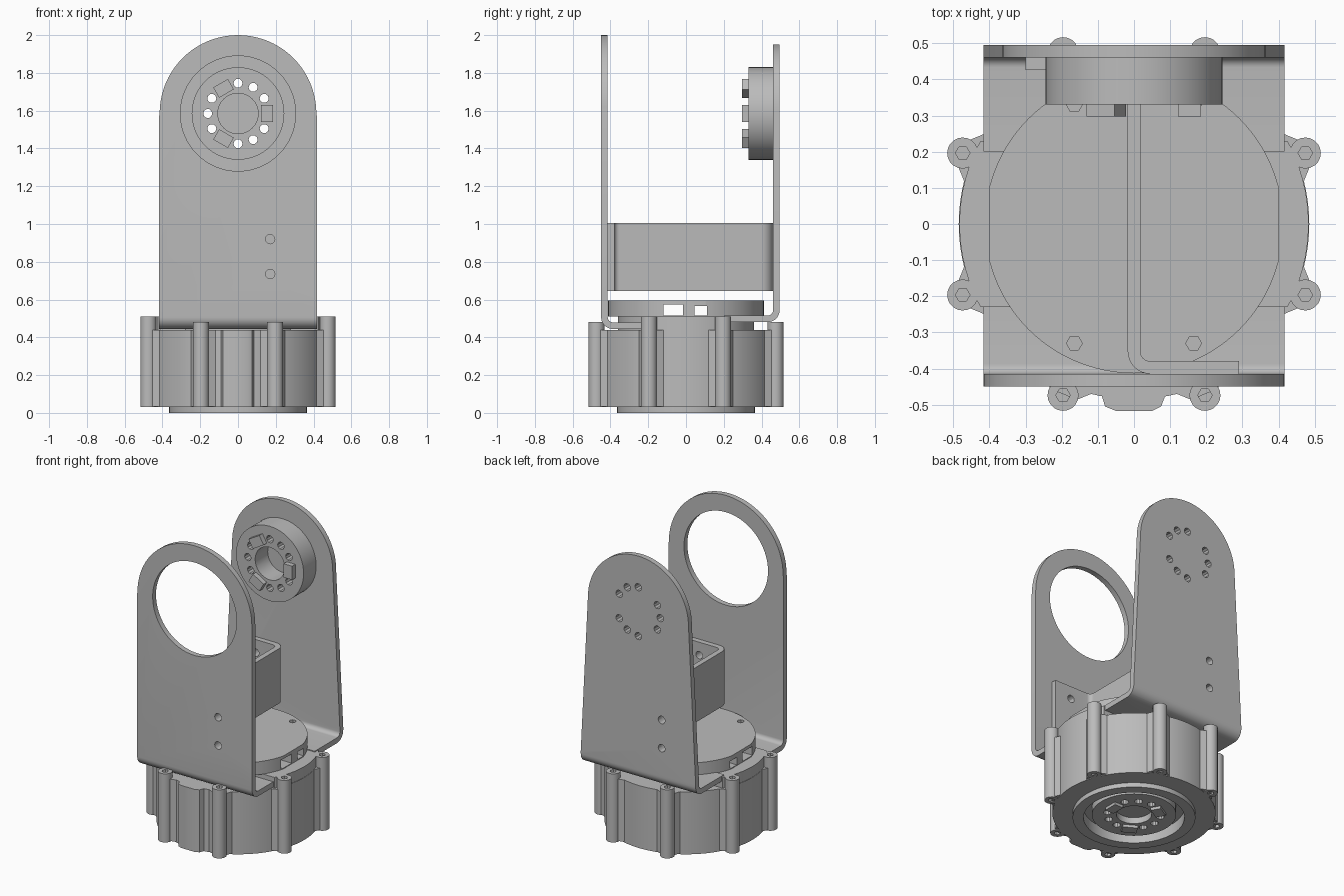
import bpy, bmesh, math
from mathutils import Vector

cube = bpy.data.objects.get("Cube")
if cube:
    bpy.data.objects.remove(cube)

grey = bpy.data.materials.new("plain_grey")
grey.use_nodes = True
grey.diffuse_color = (0.5, 0.5, 0.5, 1)
grey.node_tree.nodes["Principled BSDF"].inputs["Base Color"].default_value = grey.diffuse_color

AXES = {"x": lambda u, v, w: (w, u, v),
        "y": lambda u, v, w: (u, w, v),
        "z": lambda u, v, w: (u, v, w)}


def circle(cx, cy, r, n=64):
    return [(cx + r * math.cos(math.tau * i / n), cy + r * math.sin(math.tau * i / n)) for i in range(n)]


def rect(x0, x1, y0, y1):
    return [(x0, y0), (x1, y0), (x1, y1), (x0, y1)]


def solid(name, prisms):
    """Extrude each (outline, axis, start, end) into one object."""
    bm = bmesh.new()
    for pts, axis, a, b in prisms:
        lo = [bm.verts.new(AXES[axis](u, v, a)) for u, v in pts]
        hi = [bm.verts.new(AXES[axis](u, v, b)) for u, v in pts]
        bm.faces.new(lo)
        bm.faces.new(hi)
        for i in range(len(pts)):
            j = (i + 1) % len(pts)
            bm.faces.new((lo[i], lo[j], hi[j], hi[i]))
    bmesh.ops.recalc_face_normals(bm, faces=bm.faces)
    mesh = bpy.data.meshes.new(name)
    bm.to_mesh(mesh)
    bm.free()
    mesh.materials.append(grey)
    obj = bpy.data.objects.new(name, mesh)
    bpy.context.collection.objects.link(obj)
    return obj


def carve(obj, prisms, operation="DIFFERENCE"):
    """Apply a boolean with a temporary cutter."""
    cutter = solid("cutter", prisms)
    cutter.hide_render = True
    mod = obj.modifiers.new("carve", "BOOLEAN")
    mod.object, mod.operation, mod.solver = cutter, operation, "EXACT"
    dg = bpy.context.evaluated_depsgraph_get()
    mesh = bpy.data.meshes.new_from_object(obj.evaluated_get(dg))
    obj.modifiers.clear()
    obj.data = mesh
    bpy.data.objects.remove(cutter)


def strip(path, t=0.035, r=0.045, steps=8):
    """Outline of a bent sheet along a path with rounded right-angle corners."""
    p = [Vector(q) for q in path]
    line = [(p[0], (p[1] - p[0]).normalized())]
    for a, c, b in zip(p, p[1:], p[2:]):
        d1, d2 = (c - a).normalized(), (b - c).normalized()
        mid = c - d1 * r + d2 * r
        for i in range(steps + 1):
            s, k = math.sin(math.pi / 2 * i / steps), math.cos(math.pi / 2 * i / steps)
            line.append((mid - d2 * r * k + d1 * r * s, d1 * k + d2 * s))
    line.append((p[-1], (p[-1] - p[-2]).normalized()))
    left = [(q.x - d.y * t / 2, q.y + d.x * t / 2) for q, d in line]
    right = [(q.x + d.y * t / 2, q.y - d.x * t / 2) for q, d in line]
    return left + right[::-1]


def arch(r, cz, half, low):
    """Plate outline with a round top, splaying out to the given half width."""
    top = [(r * math.cos(math.pi * i / 40), cz + r * math.sin(math.pi * i / 40)) for i in range(41)]
    return [(-half, 0.3), (half, 0.3), (half, low)] + top + [(-half, low)]


def ring_holes(cu, cv, axis, a, b):
    """Nine of twelve bolt positions, leaving three for the tabs."""
    return [(circle(cu + 0.16 * math.cos(math.radians(g)), cv + 0.16 * math.sin(math.radians(g)), 0.024, 10),
             axis, a, b) for g in range(0, 360, 30) if g % 120]


def tabs(cu, cv, axis, a, b):
    """Three rectangular drive tabs around a hub."""
    out = []
    for k in range(3):
        c, s = math.cos(k * math.tau / 3), math.sin(k * math.tau / 3)
        out.append(([(cu + u * c - v * s, cv + u * s + v * c)
                     for u, v in rect(0.122, 0.185, -0.045, 0.045)], axis, a, b))
    return out


PIVOT = 1.585
WALL = 0.417

# Motor housing with bottom recess
housing = solid("motor_housing", [(circle(0, 0, 0.485, 96), "z", 0.03, 0.44)])
carve(housing, [(circle(0, 0, 0.3), "z", -0.1, 0.07)])
shoulder = solid("housing_shoulder", [(circle(0, 0, 0.483, 96), "z", 0.43, 0.51)])
carve(shoulder, [(rect(-1, 1, -0.23, 0.23), "z", 0.3, 0.7)], "INTERSECT")
solid("housing_core", [(circle(0, 0, 0.36), "z", 0.43, 0.515)])
solid("connector_bump", [([(-0.1, -0.44), (-0.08, -0.505), (-0.05, -0.517), (0.05, -0.517),
                           (0.075, -0.505), (0.1, -0.44)], "z", 0.03, 0.44)])

# Bolt lugs around the housing
for i in range(8):
    ang = math.radians(22.5 + 45 * i)
    c, s = math.cos(ang), math.sin(ang)
    high = 0.51 if abs(c) > abs(s) else 0.48
    lug = solid("bolt_lug_%d" % (i + 1), [(circle(0.513 * c, 0.513 * s, 0.043, 20), "z", 0.03, high)])
    carve(lug, [(circle(0.513 * c, 0.513 * s, 0.02, 6), "z", z, z + 0.08) for z in (0, high - 0.05)])
    solid("lug_web_%d" % (i + 1), [([(u * c - v * s, u * s + v * c) for u, v in
          [(0.43, -0.075), (0.475, -0.075), (0.51, -0.04), (0.51, 0.04), (0.475, 0.075), (0.43, 0.075)]],
          "z", 0.035, 0.44)])

# Bottom bearing ring and output hub
ring = solid("bottom_ring", [(circle(0, 0, 0.365, 96), "z", 0, 0.035)])
carve(ring, [(circle(0, 0, 0.3), "z", -0.1, 0.1)])
hub = solid("bottom_hub", [(circle(0, 0, 0.25), "z", 0.02, 0.075)])
carve(hub, [(circle(0, 0, 0.105, 32), "z", -0.1, 0.06)] + ring_holes(0, 0, "z", -0.1, 0.06))
solid("bottom_hub_tabs", tabs(0, 0, "z", 0.002, 0.022))

# Turntable disc with side windows
disc = solid("turntable_disc", [(circle(0, 0, 0.413, 96), "z", 0.51, 0.595)])
carve(disc, [(rect(-0.4, 0.4, -1, 1), "z", 0.3, 0.8)], "INTERSECT")
carve(disc, [(rect(-0.12, -0.015, 0.515, 0.575), "x", -1, 1),
             (rect(0.045, 0.11, 0.515, 0.565), "x", -1, 1)]
      + [(circle(x, y, 0.022, 6), "z", 0.579, 0.7) for x in (-0.165, 0.165) for y in (-0.33, 0.33)])

# Front bracket: bent sheet with round top and large opening
BOLTS = (0.735, 0.92)
front = solid("front_bracket", [(strip([(-0.2, 0.462), (-0.432, 0.462), (-0.432, 2.1)]), "x", -WALL, WALL)])
carve(front, [(arch(0.415, PIVOT, 0.417, PIVOT - 0.01), "y", -1, 1)], "INTERSECT")
carve(front, [(circle(0, PIVOT, 0.305), "y", -0.6, -0.3)]
      + [(circle(0.17, z, 0.025, 12), "y", -0.6, -0.3) for z in BOLTS])

# Back bracket: tapered sheet with a bolt circle
back = solid("back_bracket", [(strip([(0.2, 0.498), (0.478, 0.498), (0.478, 2.1)]), "x", -WALL, WALL)])
carve(back, [(arch(0.365, PIVOT, 0.417, 0.56), "y", -1, 1)], "INTERSECT")
carve(back, ring_holes(0, PIVOT, "y", 0.3, 0.6)
      + [(circle(-0.17, z, 0.025, 12), "y", 0.3, 0.6) for z in BOLTS])

# Horn on the back bracket
horn = solid("joint_horn", [(circle(0, PIVOT, 0.245), "y", 0.33, 0.461)])
carve(horn, [(circle(0, PIVOT, 0.107, 32), "y", 0.2, 0.6)] + ring_holes(0, PIVOT, "y", 0.2, 0.6))
solid("joint_horn_tabs", tabs(0, PIVOT, "y", 0.297, 0.332))

# Z-shaped stiffener joining the two brackets
web = solid("stiffener", [(strip([(0.29, -0.397), (0, -0.397), (0, 0.443), (-0.3, 0.443)]), "z", 0.645, 1.005)])
carve(web, [(circle(0.17, z, 0.025, 12), "y", -0.5, -0.3) for z in BOLTS]
      + [(circle(-0.17, z, 0.025, 12), "y", 0.3, 0.6) for z in BOLTS])

# Smooth round walls, keep edges crisp
bpy.ops.object.select_all(action="DESELECT")
for obj in bpy.context.collection.objects:
    if obj.type == "MESH":
        obj.select_set(True)
        bpy.context.view_layer.objects.active = obj
bpy.ops.object.shade_smooth_by_angle(angle=math.radians(30))
